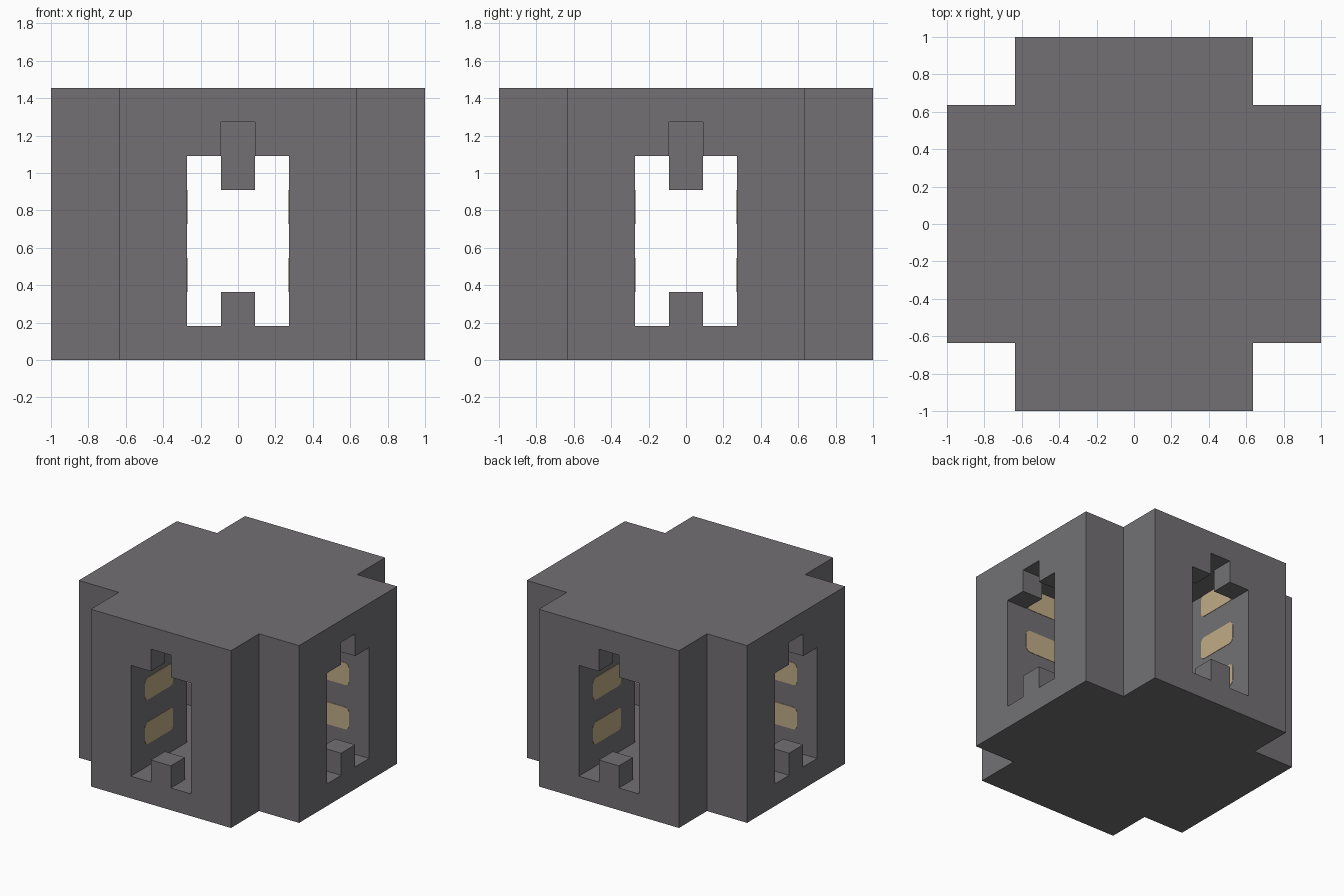
import bpy, bmesh, math
from mathutils import Matrix

cube = bpy.data.objects.get("Cube")
if cube:
    bpy.data.objects.remove(cube, do_unlink=True)

U = 2 / 11  # one block unit; the model is 11 x 11 x 8 blocks


def material(name, rgb):
    m = bpy.data.materials.new(name)
    m.use_nodes = True
    m.diffuse_color = (*rgb, 1)
    bsdf = next(n for n in m.node_tree.nodes if n.type == 'BSDF_PRINCIPLED')
    bsdf.inputs["Base Color"].default_value = (*rgb, 1)
    return m


stone = material("dark grey stone", (0.17, 0.163, 0.172))
glow = material("warm window tan", (0.53, 0.41, 0.235))


def add_object(name, mesh, mat=None):
    if mat and not mesh.materials:
        mesh.materials.append(mat)
    ob = bpy.data.objects.new(name, mesh)
    bpy.context.collection.objects.link(ob)
    return ob


def prism(name, outline, lo, hi, axis, mat=None):
    """Extrude a 2D outline from lo to hi along an axis, in block units."""
    place = {'x': lambda a, b: (lo, a, b),
             'y': lambda a, b: (a, lo, b),
             'z': lambda a, b: (a, b, lo)}[axis]
    bm = bmesh.new()
    face = bm.faces.new([bm.verts.new(place(a, b)) for a, b in outline])
    new = bmesh.ops.extrude_face_region(bm, geom=[face])["geom"]
    for v in new:
        if isinstance(v, bmesh.types.BMVert):
            v.co['xyz'.index(axis)] = hi
    bmesh.ops.recalc_face_normals(bm, faces=bm.faces)
    mesh = bpy.data.meshes.new(name)
    bm.to_mesh(mesh)
    bm.free()
    return add_object(name, mesh, mat)


def plus(r, w):
    """Outline of a plus shape with reach r and arm half-width w."""
    quarter = [(r, -w), (r, w), (w, w)]
    pts = []
    for turn in range(4):
        pts += quarter
        quarter = [(-y, x) for x, y in quarter]
    return pts


# Outer block with notched corners
body = prism("body", plus(5.5, 3.5), 0, 8, 'z', stone)

# Crossing halls inside, and the stepped openings that lead into them
half = [(0.5, 2), (0.5, 1), (1.5, 1), (1.5, 6), (0.5, 6), (0.5, 7)]
portal = half + [(-x, z) for x, z in reversed(half)]
cutters = [prism("hall_cutter", plus(4.5, 1.5), 1, 7, 'z'),
           prism("portal_cutter_x", portal, -6, 6, 'x'),
           prism("portal_cutter_y", portal, -6, 6, 'y')]
for c in cutters:
    c.hide_render = True
    mod = body.modifiers.new(c.name, 'BOOLEAN')
    mod.operation = 'DIFFERENCE'
    mod.solver = 'EXACT'
    mod.object = c

# Bake the cuts, then remove the cutters
bpy.context.view_layer.update()
graph = bpy.context.evaluated_depsgraph_get()
baked = bpy.data.meshes.new_from_object(body.evaluated_get(graph))
body.modifiers.clear()
body.data = baked
for c in cutters:
    bpy.data.objects.remove(c, do_unlink=True)

# Block hanging from the ceiling where the halls cross
square = [(-0.5, -0.5), (0.5, -0.5), (0.5, 0.5), (-0.5, 0.5)]
hanging = prism("hanging_block", square, 5, 7.5, 'z', stone)

for ob in (body, hanging):
    ob.data.transform(Matrix.Scale(U, 4))

# Rounded window plate, two blocks wide and one high
bm = bmesh.new()
bmesh.ops.create_cube(bm, size=1)
bmesh.ops.scale(bm, vec=(2 * U, 0.006, U), verts=bm.verts)
corners = [e for e in bm.edges
           if abs(e.verts[0].co.y - e.verts[1].co.y) > 0.001]
bmesh.ops.bevel(bm, geom=corners, offset=0.2 * U, segments=4,
                profile=0.5, affect='EDGES')
plate = bpy.data.meshes.new("window")
bm.to_mesh(plate)
bm.free()

# Three windows on both side walls of each hall arm
for arm in range(4):
    turn = Matrix.Rotation(arm * math.pi / 2, 4, 'Z')
    for side in (-1.5, 1.5):
        for z in (2.5, 4.5, 6.5):
            win = add_object("window", plate, glow)
            win.matrix_world = turn @ Matrix.Translation(
                (3.5 * U, side * U, z * U))
